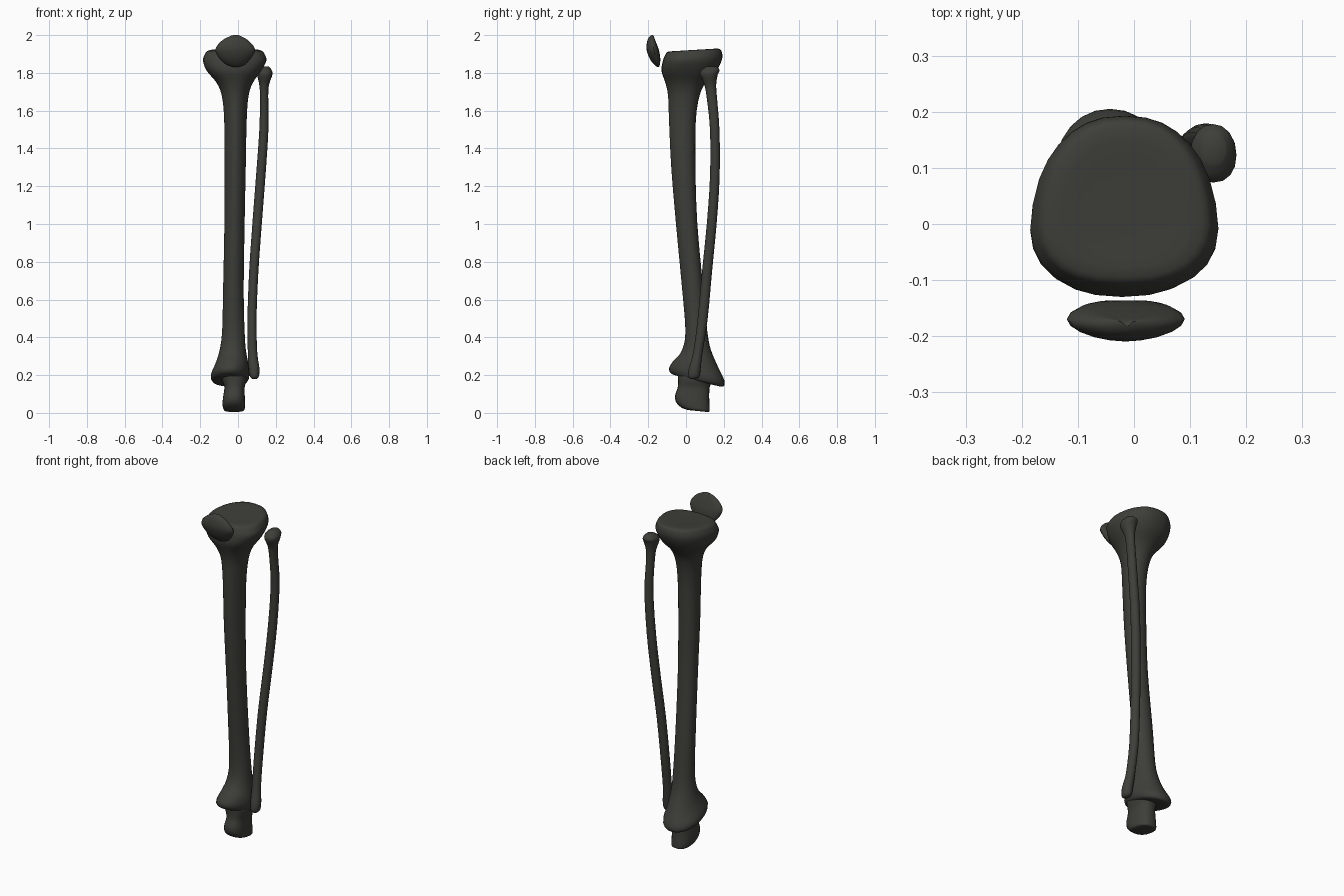
import bpy, bmesh, math

bone = bpy.data.materials.new("dark_grey_bone")
bone.diffuse_color = (0.048, 0.048, 0.041, 1)


def spline(rows, steps):
    """Smoothly interpolate the rows of a section table."""
    out = []
    for i in range(len(rows) - 1):
        a, b = rows[max(i - 1, 0)], rows[i]
        c, d = rows[i + 1], rows[min(i + 2, len(rows) - 1)]
        for s in range(steps):
            t = s / steps
            out.append([0.5 * (2 * q + (r - p) * t + (2 * p - 5 * q + 4 * r - w) * t * t
                               + (3 * q - p - 3 * r + w) * t ** 3)
                        for p, q, r, w in zip(a, b, c, d)])
    return out + [list(rows[-1])]


def ring(x0, x1, y0, y1, power, taper, sides):
    """Rounded outline fitted to its bounds, wider at the front when tapered."""
    pts = []
    for k in range(sides):
        a = 2 * math.pi * k / sides
        u = math.copysign(abs(math.cos(a)) ** (2 / power), math.cos(a))
        v = math.copysign(abs(math.sin(a)) ** (2 / power), math.sin(a))
        pts.append((u * (1 - taper * v), v))
    w = max(p[0] for p in pts)
    return [((x0 + x1) / 2 + (x1 - x0) / 2 * u / w, (y0 + y1) / 2 + (y1 - y0) / 2 * v, u / w, v)
            for u, v in pts]


def loft(name, rows, sides=28, steps=3, dish=0.0, angle=50):
    """Rows: z, x0, x1, y0, y1, power, taper, slope in y."""
    bm = bmesh.new()
    prev = None
    rings = spline(rows, steps)
    for i, (z, x0, x1, y0, y1, power, taper, slope) in enumerate(rings):
        cy = (y0 + y1) / 2
        cur = []
        for x, y, u, v in ring(x0, x1, y0, y1, power, taper, sides):
            zz = z + slope * (y - cy)
            if v > 0:
                y -= dish * (1 - u * u) * v
            cur.append(bm.verts.new((x, y, zz)))
        if prev:
            for k in range(sides):
                n = (k + 1) % sides
                bm.faces.new((prev[k], prev[n], cur[n], cur[k]))
        else:
            bm.faces.new(cur[::-1])
        prev = cur
    bm.faces.new(prev)
    me = bpy.data.meshes.new(name)
    bm.to_mesh(me)
    bm.free()
    me.materials.append(bone)
    ob = bpy.data.objects.new(name, me)
    bpy.context.collection.objects.link(ob)
    bpy.ops.object.select_all(action='DESELECT')
    ob.select_set(True)
    bpy.context.view_layer.objects.active = ob
    bpy.ops.object.shade_smooth_by_angle(angle=math.radians(angle))
    return ob


# Shin bone: flared sloping ankle end, slim shaft, broad plateau
loft("shin_bone", [
    (0.170, -.105, .03, -.05, .165, 2.1, 0, -.25),
    (0.175, -.135, .05, -.08, .198, 2.1, -.1, -.25),
    (0.205, -.143, .06, -.09, .203, 2.1, -.1, -.22),
    (0.260, -.120, .055, -.065, .170, 2, 0, -.15),
    (0.330, -.098, .042, -.022, .133, 2, 0, 0),
    (0.430, -.084, .035, -.003, .113, 2, 0, 0),
    (0.650, -.079, .030, -.020, .092, 2, -.1, 0),
    (1.000, -.072, .035, -.053, .060, 2, -.15, 0),
    (1.300, -.072, .041, -.078, .050, 2, -.15, 0),
    (1.550, -.073, .046, -.090, .052, 2, -.15, 0),
    (1.680, -.086, .056, -.095, .072, 2, -.1, 0),
    (1.750, -.115, .080, -.110, .105, 2.1, 0, 0),
    (1.810, -.165, .122, -.130, .160, 2.3, .1, 0),
    (1.865, -.185, .150, -.123, .190, 2.4, .17, .03),
    (1.900, -.176, .142, -.112, .190, 2.4, .17, .06),
    (1.920, -.155, .122, -.095, .172, 2.4, .17, .06),
    (1.919, -.080, .060, -.040, .100, 2.2, .1, .06),
])

# Calf bone: thin bowed strut with a knob at each end
loft("calf_bone", [
    (0.180, .075, .100, .022, .055, 2, 0, 0),
    (0.195, .062, .111, .010, .072, 2, 0, 0),
    (0.240, .056, .113, .016, .078, 2, 0, 0),
    (0.320, .052, .102, .038, .088, 2, 0, 0),
    (0.500, .050, .098, .062, .115, 2, 0, 0),
    (0.750, .059, .108, .085, .138, 2, 0, 0),
    (1.000, .076, .126, .110, .162, 2, 0, 0),
    (1.250, .095, .145, .127, .178, 2, 0, 0),
    (1.500, .113, .161, .127, .177, 2, 0, 0),
    (1.680, .116, .160, .108, .163, 2, 0, 0),
    (1.740, .112, .165, .096, .160, 2, 0, 0),
    (1.790, .101, .182, .074, .168, 2.2, 0, 0),
    (1.815, .103, .178, .082, .178, 2.2, 0, 0),
    (1.833, .122, .163, .108, .162, 2, 0, 0),
], sides=16)

# Kneecap: rounded disc, domed at the front and dished behind
loft("kneecap", [
    (1.830, -.022, .000, -.150, -.138, 2, 0, 0),
    (1.845, -.062, .038, -.170, -.127, 1.9, 0, 0),
    (1.875, -.098, .068, -.192, -.124, 1.8, 0, 0),
    (1.915, -.119, .090, -.207, -.130, 1.8, 0, 0),
    (1.945, -.110, .080, -.209, -.140, 1.8, 0, 0),
    (1.975, -.080, .050, -.203, -.152, 1.8, 0, 0),
    (1.993, -.045, .018, -.192, -.161, 1.9, 0, 0),
    (2.000, -.025, .000, -.181, -.170, 2, 0, 0),
], sides=20, dish=.012)

# Ankle bone: waisted block under the shin
loft("ankle_bone", [
    (0.010, -.062, .020, .010, .110, 2.4, 0, -.10),
    (0.018, -.076, .034, -.025, .124, 2.5, 0, -.14),
    (0.045, -.082, .037, -.052, .125, 2.5, 0, -.12),
    (0.085, -.079, .036, -.058, .123, 2.5, 0, -.06),
    (0.135, -.072, .035, -.044, .125, 2.5, 0, 0),
    (0.170, -.084, .045, -.042, .138, 2.5, 0, 0),
    (0.205, -.090, .045, -.042, .135, 2.5, 0, 0),
    (0.220, -.070, .025, -.020, .110, 2.4, 0, 0),
], sides=24)
